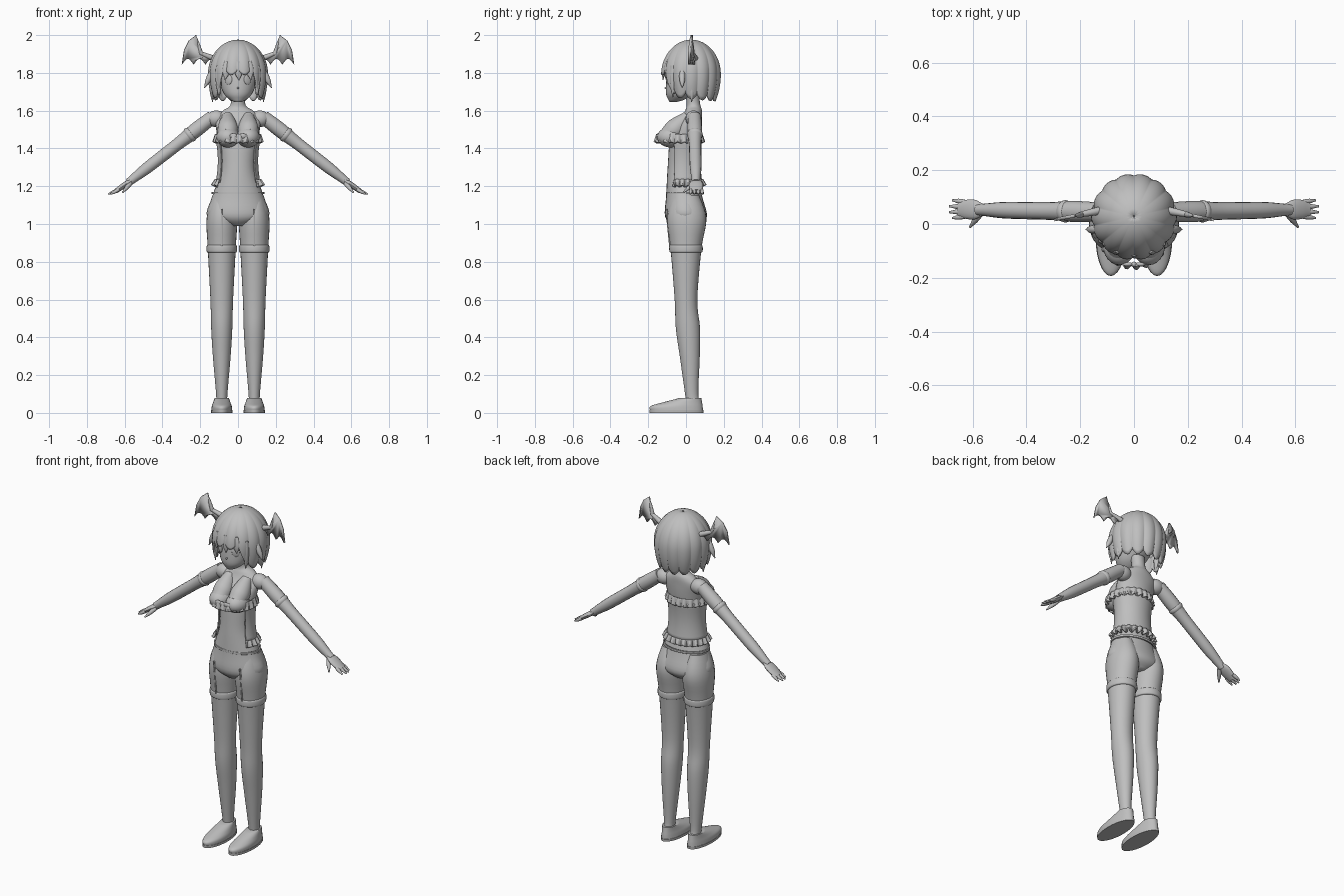
import bpy, bmesh, math
from mathutils import Vector

default_cube = bpy.data.objects.get("Cube")
if default_cube:
    bpy.data.objects.remove(default_cube)

tone = .52
grey = bpy.data.materials.new("plain_grey")
grey.use_nodes = True
grey.diffuse_color = (tone, tone, tone, 1)
grey.node_tree.nodes["Principled BSDF"].inputs["Base Color"].default_value = grey.diffuse_color


def finish(name, bm, thickness=0, sharp_angle=50):
    """Turn a bmesh into a shaded object."""
    bmesh.ops.recalc_face_normals(bm, faces=bm.faces)
    mesh = bpy.data.meshes.new(name)
    bm.to_mesh(mesh)
    bm.free()
    mesh.materials.append(grey)
    obj = bpy.data.objects.new(name, mesh)
    bpy.context.collection.objects.link(obj)
    if thickness:
        solidify = obj.modifiers.new("thickness", "SOLIDIFY")
        solidify.thickness = thickness
        solidify.offset = 0
    bpy.ops.object.select_all(action="DESELECT")
    obj.select_set(True)
    bpy.context.view_layer.objects.active = obj
    bpy.ops.object.shade_smooth_by_angle(angle=math.radians(sharp_angle))
    return obj


def skin(name, rows, closed=True, caps=False, thickness=0):
    """Join rows of points with quads."""
    bm = bmesh.new()
    rows = [[bm.verts.new(point) for point in row] for row in rows]
    count = len(rows[0])
    for lower, upper in zip(rows, rows[1:]):
        for i in range(count if closed else count - 1):
            j = (i + 1) % count
            bm.faces.new((lower[i], lower[j], upper[j], upper[i]))
    if caps:
        bm.faces.new(rows[0])
        bm.faces.new(rows[-1])
    return finish(name, bm, thickness)


def smooth_keys(keys, steps=5):
    """Resample key values along a flowing curve."""
    keys = [Vector(key) for key in keys]
    result = []
    for i in range(len(keys) - 1):
        start, end = keys[i], keys[i + 1]
        slope_in = (end - keys[max(i - 1, 0)]) / 2
        slope_out = (keys[min(i + 2, len(keys) - 1)] - start) / 2
        for step in range(steps):
            t = step / steps
            ease = t * t * (3 - 2 * t)
            result.append(start.lerp(end, ease) + slope_in * t * (1 - t) ** 2
                          - slope_out * t * t * (1 - t))
    return result + [keys[-1]]


def ring(centre, across, along, sides):
    angles = [math.tau * i / sides for i in range(sides)]
    return [centre + across * math.cos(a) + along * math.sin(a) for a in angles]


def column(name, keys, x=0):
    """Upright body part from keys of height, depth centre, width, depth."""
    rows = [ring(Vector((x, y, z)), Vector((width, 0, 0)), Vector((0, depth, 0)), 28)
            for z, y, width, depth in smooth_keys(keys)]
    return skin(name, rows, caps=True)


def limb(name, start, end, radii, side=1, flat=1, sides=16):
    """Straight tapering part; flat scales it away from the depth axis."""
    start, end = (Vector((p[0] * side, p[1], p[2])) for p in (start, end))
    axis = (end - start).normalized()
    across = (Vector((0, 1, 0)) - axis * axis.y).normalized()
    along = axis.cross(across) * flat
    sizes = smooth_keys([(r, 0) for r in radii])
    last = len(sizes) - 1
    rows = [ring(start.lerp(end, i / last), across * size.x, along * size.x, sides)
            for i, size in enumerate(sizes)]
    return skin(name, rows, caps=True)


def ball(name, centre, radii, turn=0):
    bm = bmesh.new()
    bmesh.ops.create_uvsphere(bm, u_segments=24, v_segments=14, radius=1)
    obj = finish(name, bm)
    obj.location, obj.scale = centre, radii
    obj.rotation_euler.z = turn


def band(name, y, width, depth, top, height, flare=0, pinch=0, gap=0, wave=0):
    """Cloth strip round the body, with an optional front gap and ruffle."""
    rows, count, levels = [], 160, 8
    for level in range(levels + 1):
        t = level / levels
        scale = 1 + flare * t - pinch * math.sin(math.pi * t)
        row = []
        for i in range(count + 1 if gap else count):
            a = gap + (math.tau - 2 * gap) * i / count
            ruffle = wave * math.sin(22 * a) * (t + .3)
            row.append(((width * scale + ruffle) * math.sin(a),
                        y - (depth * scale + ruffle) * math.cos(a),
                        top - height * t + ruffle / 2))
        rows.append(row)
    skin(name, rows, closed=not gap, thickness=.008)


# Torso, neck and head
column("torso", [(.99, 0, .05, .07), (1.04, 0, .163, .111), (1.15, -.01, .135, .095),
                 (1.3, -.02, .09, .077), (1.48, 0, .113, .08), (1.56, .03, .118, .055),
                 (1.6, .04, .08, .045), (1.63, .04, .04, .036), (1.7, .03, .04, .036)])
column("head", [(1.645, -.07, .015, .015), (1.66, -.05, .045, .045), (1.7, -.03, .08, .077),
                (1.8, .01, .11, .11), (1.9, .02, .1, .1)])
ball("nose", (0, -.106, 1.72), (.005, .008, .006))
ball("mouth", (0, -.102, 1.69), (.012, .004, .003))


# Hair cap: short fringe, longer sides and back, lobed locks
def hair_row(t, crown=1.97, middle=1.8, radius=.152, count=196):
    row = []
    for i in range(count):
        a = math.tau * i / count
        backness = (1 - math.cos(a)) / 2
        length = min(1, max(0, backness * 11 - .8))
        lobe = abs(math.sin(7 * a))
        bottom = middle - .01 - length * (.115 + .025 * backness) + .03 * (1 - lobe)
        z = crown - (crown - bottom) * t ** 1.5
        if z > middle:
            r = math.sqrt(max(0, 1 - ((z - middle) / (crown - middle)) ** 2))
        else:
            r = 1 - 9 * (middle - z) ** 2
        r *= radius * (.96 + .07 * lobe * t)
        row.append((r * math.sin(a), .028 - r * math.cos(a), z))
    return row


skin("hair", [hair_row((k + .02) / 22) for k in range(23)], thickness=.012)
fringe = (.008, .011, .009, .001)
limb("fringe_lock", (0, -.112, 1.86), (.005, -.122, 1.76), fringe, flat=2)

# Clothing round the body
band("waistband", -.005, .135, .097, top=1.17, height=.012)
band("chest_frill", -.035, .117, .117, top=1.475, height=.045, flare=.07, wave=.006)
band("bodice", -.012, .114, .094, top=1.45, height=.23, pinch=.1, gap=1)
band("bodice_frill", -.012, .117, .097, top=1.235, height=.035, flare=.1, gap=1, wave=.009)
ball("bow_knot", (0, -.15, 1.465), (.011, .01, .013))

for prefix, side in (("left_", 1), ("right_", -1)):
    # Eye and hair locks
    ball(prefix + "eye", (.051 * side, -.094, 1.765), (.022, .006, .027), turn=side / 2)
    lock = (.012, .016, .013, .002)
    limb(prefix + "cheek_lock", (.105, -.07, 1.84), (.1, -.07, 1.67), lock, side)
    limb(prefix + "outer_lock", (.13, -.02, 1.82), (.178, -.02, 1.72), lock, side)
    limb(prefix + "rear_lock", (.135, .03, 1.78), (.135, .03, 1.645), lock, side)
    limb(prefix + "fringe_lock", (.055, -.1, 1.86), (.068, -.108, 1.765), fringe, side, flat=2)

    # Bat wing with a scalloped lower edge
    outline = [(.11, 1.88), (.17, 1.89), (.205, 1.93), (.222, 2), (.26, 1.97), (.285, 1.92)]
    for k in range(19):
        t = k / 18
        outline.append((.297 - .187 * t, 1.845 + .03 * abs(math.sin(3 * math.pi * t))))
    bm = bmesh.new()
    bm.faces.new([bm.verts.new((x * side, .075 - x / 5, z)) for x, z in outline])
    finish(prefix + "wing", bm, thickness=.012, sharp_angle=30)
    limb(prefix + "wing_root", (.1, .055, 1.865), (.2, .035, 1.905), (.015, .014, .01), side)
    limb(prefix + "wing_bone", (.195, .035, 1.9), (.222, .03, 1.995), (.011, .008, .002), side)

    # Chest covering, sloping up to the collarbone
    ball(prefix + "bandeau_cup", (.054 * side, -.08, 1.46), (.061, .073, .055))
    limb(prefix + "upper_chest", (.055, .01, 1.57), (.054, -.092, 1.468), (.03, .045, .055, .05), side)
    ball(prefix + "bow_loop", (.024 * side, -.15, 1.466), (.02, .008, .014))

    # Arm and armband
    ball(prefix + "shoulder", (.115 * side, .04, 1.557), (.052, .042, .044))
    shoulder, wrist = Vector((.135, .045, 1.566)), Vector((.58, .053, 1.22))
    limb(prefix + "arm", shoulder, wrist, (.036, .039, .033, .032, .03, .021), side)
    limb(prefix + "armband", shoulder.lerp(wrist, .24), shoulder.lerp(wrist, .3),
         (.035, .041, .041, .035), side)

    # Hand with fingers spread by a rule
    limb(prefix + "palm", (.56, .053, 1.235), (.65, .055, 1.172), (.022, .036, .036, .03),
         side, flat=.4)
    for k in range(4):
        spread = k - 1.5
        limb(f"{prefix}finger_{k}", (.63, .055 + .018 * spread, 1.183),
             (.688 - .006 * spread ** 2, .055 + .022 * spread, 1.158), (.009, .009, .004), side)
    limb(prefix + "thumb", (.57, .04, 1.215), (.61, -.012, 1.168), (.012, .011, .004), side)

    # Leg, stocking cuff and strap
    hip = .086 * side
    column(prefix + "leg", [(.05, .04, .03, .04), (.1, .03, .03, .035), (.3, .02, .047, .053),
                            (.45, .01, .056, .064), (.6, 0, .06, .06), (.87, 0, .074, .082),
                            (1.03, .004, .08, .104), (1.15, 0, .05, .07)], hip)
    column(prefix + "stocking_cuff", [(z, 0, .073 + bulge, .081 + bulge) for z, bulge in
                                      ((.848, 0), (.855, .007), (.883, .007), (.89, 0))], hip)
    limb(prefix + "strap", (.086, -.084, .88), (.086, -.104, 1.08), (.005, .005), side)

    # Shoe and sole
    column(prefix + "shoe", [(.01, -.05, .055, .14), (.035, -.05, .053, .138),
                             (.055, -.02, .046, .105), (.08, .026, .037, .055)], hip)
    column(prefix + "shoe_sole", [(0, -.05, .056, .142), (.014, -.05, .057, .143)], hip)
